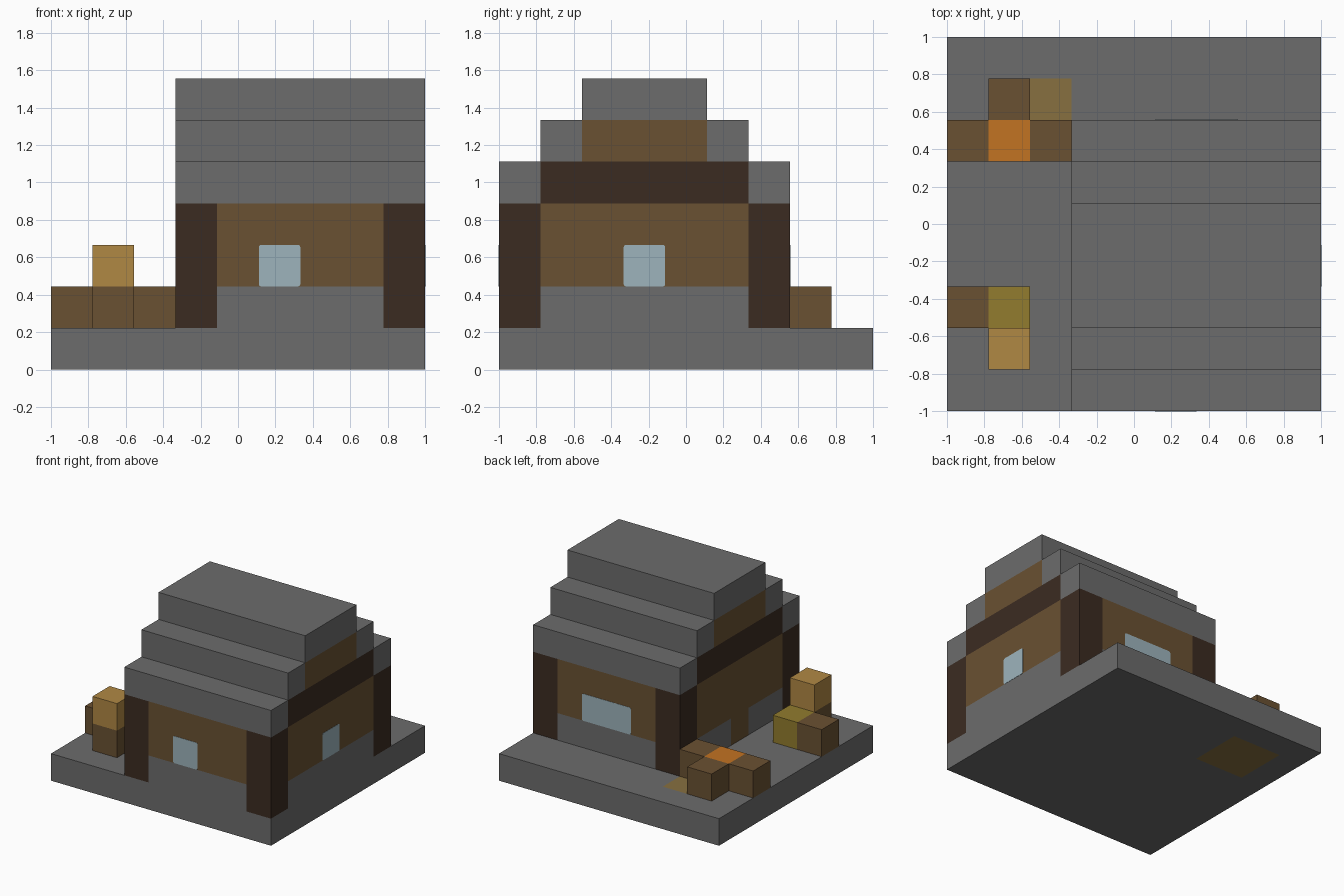
import bpy
import bmesh
from mathutils import Vector

CELL = 2 / 9  # everything sits on a 9 x 9 grid of cubes

if "Cube" in bpy.data.objects:
    bpy.data.objects.remove(bpy.data.objects["Cube"], do_unlink=True)


def linear(v):
    v /= 255
    return v / 12.92 if v <= 0.04045 else ((v + 0.055) / 1.055) ** 2.4


def make_material(name, rgb):
    mat = bpy.data.materials.new(name)
    mat.use_nodes = True
    color = [linear(v) for v in rgb] + [1]
    mat.diffuse_color = color
    bsdf = next(n for n in mat.node_tree.nodes if n.type == 'BSDF_PRINCIPLED')
    bsdf.inputs["Base Color"].default_value = color
    bsdf.inputs["Roughness"].default_value = 0.9
    return mat


stone = make_material("grey_stone", (108, 108, 108))
timber = make_material("brown_timber", (106, 81, 50))
dark_wood = make_material("dark_wood", (59, 43, 33))
glass = make_material("pale_glass", (157, 180, 188))
tan = make_material("tan_wood", (176, 136, 68))
ember = make_material("orange_ember", (194, 115, 34))
olive = make_material("olive_block", (146, 124, 46))
soil = make_material("ochre_soil", (135, 112, 64))


def to_world(cell):
    return Vector((cell[0] * CELL - 1, cell[1] * CELL - 1, cell[2] * CELL))


def finish(name, bm, *mats):
    mesh = bpy.data.meshes.new(name)
    bmesh.ops.recalc_face_normals(bm, faces=bm.faces)
    bm.to_mesh(mesh)
    bm.free()
    for mat in mats:
        mesh.materials.append(mat)
    obj = bpy.data.objects.new(name, mesh)
    bpy.context.collection.objects.link(obj)
    return obj


def box_mesh(low, high):
    bm = bmesh.new()
    bmesh.ops.create_cube(bm, size=1)
    for v in bm.verts:
        v.co = [low[i] if v.co[i] < 0 else high[i] for i in range(3)]
    return bm


def block(name, mat, x, y, z):
    """Box given as ranges of grid cells."""
    low, high = (to_world(c) for c in zip(x, y, z))
    return finish(name, box_mesh(low, high), mat)


def window(name, x, y, z):
    """Thin pane with rounded corners; its flat axis has a zero-length range."""
    low, high = (to_world(c) for c in zip(x, y, z))
    axis = [r[0] == r[1] for r in (x, y, z)].index(True)
    low[axis] -= 0.002
    high[axis] += 0.002
    bm = box_mesh(low, high)
    edges = [e for e in bm.edges
             if abs(e.verts[0].co[axis] - e.verts[1].co[axis]) > 0.001]
    bmesh.ops.bevel(bm, geom=edges, offset=0.012, segments=2,
                    profile=0.5, affect='EDGES')
    return finish(name, bm, glass)


# Ground slab, with a square of soil reaching through it
bm = box_mesh(to_world((0, 0, 0)), to_world((9, 9, 1)))
patch_x, patch_y = (1, 3), (6, 8)
for axis, cuts in enumerate((patch_x, patch_y)):
    for cut in cuts:
        normal = Vector((0, 0, 0))
        normal[axis] = 1
        bmesh.ops.bisect_plane(bm, geom=bm.verts[:] + bm.edges[:] + bm.faces[:],
                               plane_co=to_world((cut, cut, 0)), plane_no=normal)
for face in bm.faces:
    cx, cy = ((v + 1) / CELL for v in face.calc_center_median()[:2])
    face.material_index = int(patch_x[0] < cx < patch_x[1]
                              and patch_y[0] < cy < patch_y[1])
finish("ground_slab", bm, stone, soil)

# Corner posts
for side, x in (("right", (3, 4)), ("left", (8, 9))):
    for end, y in (("front", (0, 1)), ("back", (6, 7))):
        block(f"{end}_{side}_post", dark_wood, x, y, (1, 4))

# Walls: stone footing below, timber above
walls = {"front": ((4, 8), (0, 1)), "back": ((4, 8), (6, 7)),
         "left": ((8, 9), (1, 6)), "right": ((3, 4), (1, 6))}
for side, (x, y) in walls.items():
    block(f"{side}_timber_wall", timber, x, y, (2, 4))
    if side != "right":
        block(f"{side}_footing", stone, x, y, (1, 2))

# Right wall footing is split by the door
block("right_front_footing", stone, (3, 4), (1, 3), (1, 2))
block("right_back_footing", stone, (3, 4), (4, 6), (1, 2))
block("door", timber, (3, 4), (3, 4), (1, 2))

# Windows
window("front_window", (5, 6), (0, 0), (2, 3))
window("back_window", (5, 7), (7, 7), (2, 3))
window("left_window", (9, 9), (3, 4), (2, 3))

# Stepped roof: eaves front and back, gable filling between them
for step, (name, mat) in enumerate((("gable_beam", dark_wood),
                                    ("gable_timber", timber))):
    z = (4 + step, 5 + step)
    block(f"front_roof_step_{step + 1}", stone, (3, 9), (step, step + 1), z)
    block(f"back_roof_step_{step + 1}", stone, (3, 9), (6 - step, 7 - step), z)
    block(name, mat, (3, 9), (step + 1, 6 - step), z)
block("roof_ridge", stone, (3, 9), (2, 5), (6, 7))

# Fire pit ringed by logs
block("fire", ember, (1, 2), (6, 7), (1, 2))
block("fire_log_right", timber, (0, 1), (6, 7), (1, 2))
block("fire_log_left", timber, (2, 3), (6, 7), (1, 2))
block("fire_log_back", timber, (1, 2), (7, 8), (1, 2))

# Stacked crates in the front yard
block("crate_right", timber, (0, 1), (2, 3), (1, 2))
block("crate_olive", olive, (1, 2), (2, 3), (1, 2))
block("crate_front", timber, (1, 2), (1, 2), (1, 2))
block("crate_top", tan, (1, 2), (1, 2), (2, 3))
